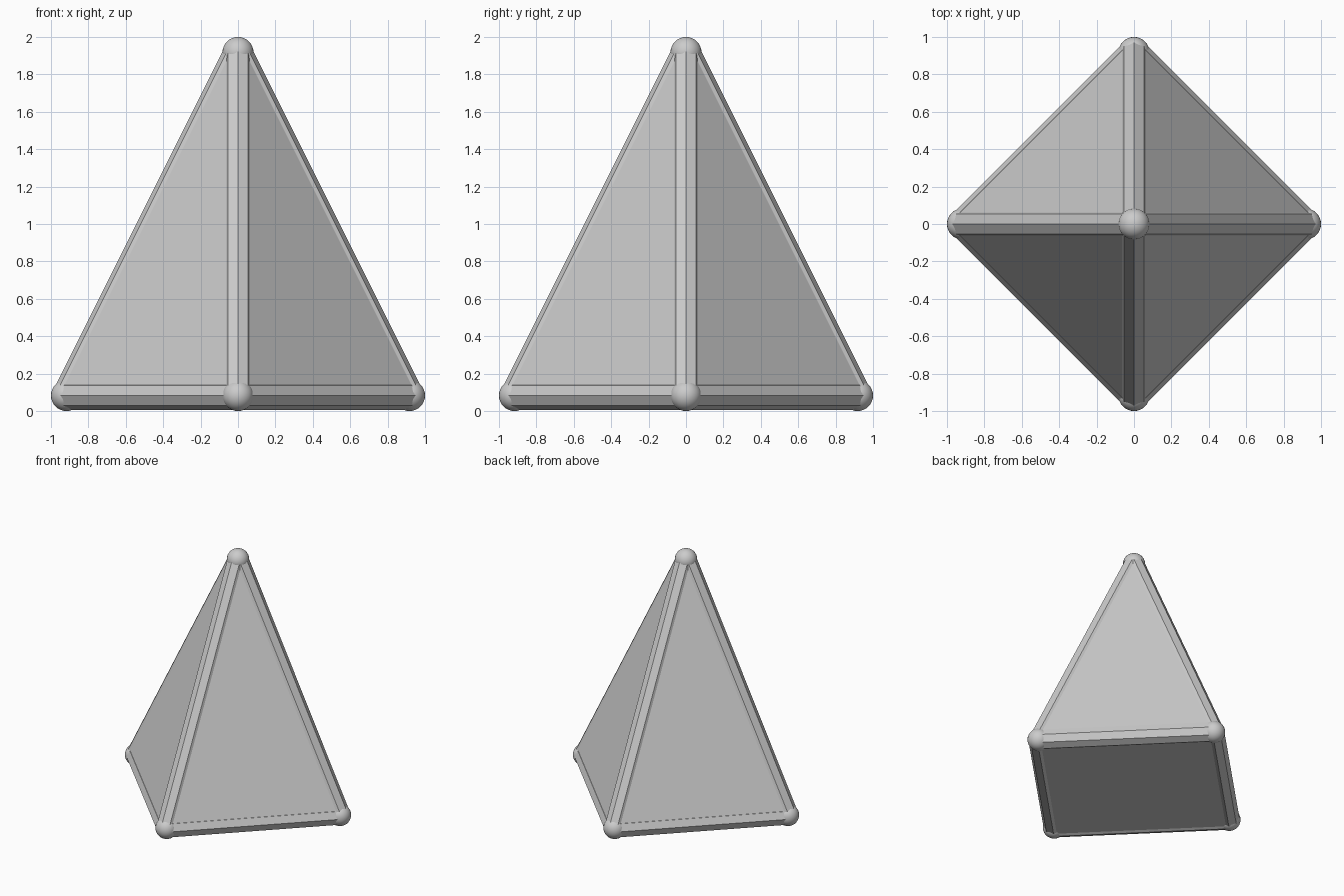
import bpy
import bmesh
from mathutils import Vector, Matrix

if "Cube" in bpy.data.objects:
    bpy.data.objects.remove(bpy.data.objects["Cube"])

BALL, ROD = 0.083, 0.077      # corner ball and edge rod radii
INSET = 0.88 * ROD            # how far panels sit out from the rod axes

grey = bpy.data.materials.new("light_grey")
grey.use_nodes = True
colour = (0.6, 0.6, 0.6, 1)
grey.diffuse_color = colour
grey.node_tree.nodes["Principled BSDF"].inputs["Base Color"].default_value = colour


def finish(name, bm, smooth=False):
    bmesh.ops.recalc_face_normals(bm, faces=bm.faces)
    for face in bm.faces:
        face.smooth = smooth
    mesh = bpy.data.meshes.new(name)
    bm.to_mesh(mesh)
    bm.free()
    mesh.materials.append(grey)
    obj = bpy.data.objects.new(name, mesh)
    bpy.context.collection.objects.link(obj)


def ball(name, centre):
    bm = bmesh.new()
    bmesh.ops.create_uvsphere(bm, u_segments=32, v_segments=16, radius=BALL,
                              matrix=Matrix.Translation(centre))
    finish(name, bm, smooth=True)


def rod(name, a, b, outward):
    """Octagonal rod from a to b with one ridge turned outward."""
    axis = (b - a).normalized()
    out = (outward - axis * outward.dot(axis)).normalized()
    frame = Matrix((out, axis.cross(out), axis)).transposed().to_4x4()
    bm = bmesh.new()
    bmesh.ops.create_cone(bm, cap_ends=True, segments=8, radius1=ROD, radius2=ROD,
                          depth=(b - a).length,
                          matrix=Matrix.Translation((a + b) / 2) @ frame)
    finish(name, bm)


def panel(name, corners):
    """Flat slab reaching from the rod axes out to just below the rod surface."""
    normal = (corners[1] - corners[0]).cross(corners[2] - corners[0]).normalized()
    bm = bmesh.new()
    face = bm.faces.new([bm.verts.new(c) for c in corners])
    grown = bmesh.ops.extrude_face_region(bm, geom=[face], use_keep_orig=True)
    moved = [v for v in grown["geom"] if isinstance(v, bmesh.types.BMVert)]
    bmesh.ops.translate(bm, verts=moved, vec=normal * INSET)
    finish(name, bm)


# Corner points, counter-clockwise from the front
reach = 1 - BALL
apex = Vector((0, 0, 2 - BALL))
base = [Vector((x * reach, y * reach, BALL)) for x, y in ((0, -1), (1, 0), (0, 1), (-1, 0))]
names = ("front", "left", "back", "right")

# Corner balls, edge rods and side panels
ball("apex_ball", apex)
for i, name in enumerate(names):
    here, after = base[i], base[(i + 1) % 4]
    out = Vector((here.x, here.y, 0))
    mid = (here + after) / 2
    pair = name + "_" + names[(i + 1) % 4]
    ball(name + "_ball", here)
    rod(name + "_slanted_rod", here, apex, out)
    rod(pair + "_base_rod", here, after, Vector((mid.x, mid.y, 0)))
    panel(pair + "_panel", [here, after, apex])

# Underside
panel("base_panel", base[::-1])
